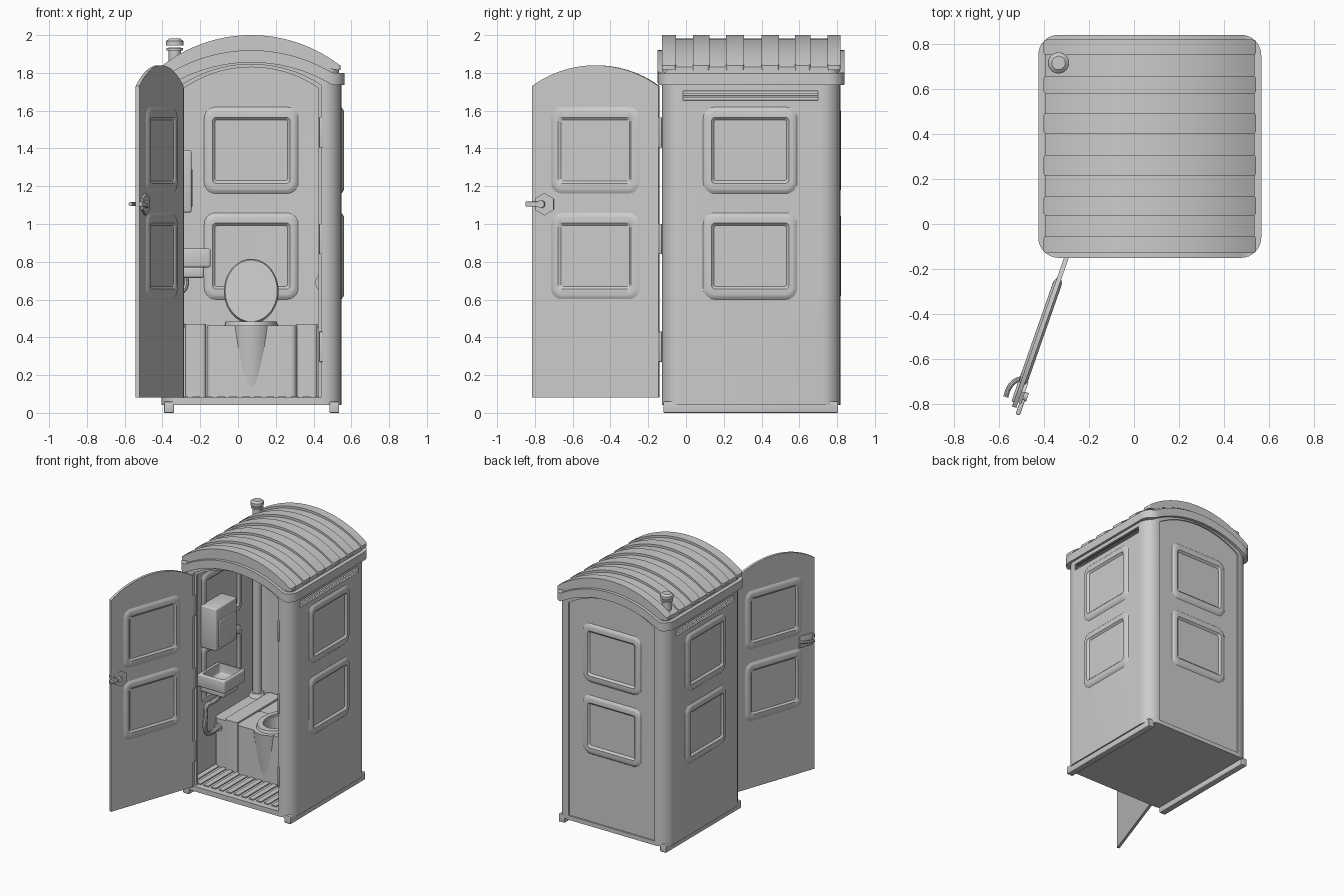
import bpy, bmesh, math
from mathutils import Matrix, Vector

if "Cube" in bpy.data.objects:
    bpy.data.objects.remove(bpy.data.objects["Cube"])

CX, CY = 0.07, 0.345          # centre of the cabin (the open door offsets it)


def finish(name, bm, mat=None):
    bmesh.ops.recalc_face_normals(bm, faces=bm.faces)
    me = bpy.data.meshes.new(name)
    bm.to_mesh(me)
    bm.free()
    ob = bpy.data.objects.new(name, me)
    bpy.context.collection.objects.link(ob)
    if mat:
        me.transform(mat)
    return ob


def arc(x, half, rise, c=CX):
    R = (half * half + rise * rise) / (2 * rise)
    d = min(abs(x - c), half)
    return math.sqrt(R * R - d * d) - (R - rise)


def slab(name, x0, x1, y0, y1, r, zb, zt, mat=None):
    """Rounded-corner block whose bottom and top heights may vary with x."""
    fb = zb if callable(zb) else lambda x: zb
    ft = zt if callable(zt) else lambda x: zt
    n = 24 if callable(zb) or callable(zt) else 1
    ends = [r * (1 - math.cos(i * math.pi / 16)) for i in range(8)] if r else []
    xs = [x0 + e for e in ends]
    xs += [x0 + r + (x1 - x0 - 2 * r) * i / n for i in range(n + 1)]
    xs += [x1 - e for e in reversed(ends)]
    bm = bmesh.new()
    rows = []
    for x in xs:
        d = max(0, min(x - x0, x1 - x))
        s = r - math.sqrt(max(0, r * r - (r - d) ** 2)) if d < r else 0
        rows.append([bm.verts.new(p) for p in ((x, y0 + s, fb(x)), (x, y1 - s, fb(x)),
                                               (x, y1 - s, ft(x)), (x, y0 + s, ft(x)))])
    for a, b in zip(rows, rows[1:]):
        for k in range(4):
            bm.faces.new((a[k], a[(k + 1) % 4], b[(k + 1) % 4], b[k]))
    bm.faces.new(rows[0])
    bm.faces.new(rows[-1])
    return finish(name, bm, mat)


def box(name, x0, x1, y0, y1, z0, z1, bevel=0, mat=None):
    bm = bmesh.new()
    M = Matrix.Translation(((x0 + x1) / 2, (y0 + y1) / 2, (z0 + z1) / 2)) @ \
        Matrix.Diagonal((x1 - x0, y1 - y0, z1 - z0, 1))
    bmesh.ops.create_cube(bm, size=1, matrix=M)
    if bevel:
        bmesh.ops.bevel(bm, geom=bm.edges[:], offset=bevel, segments=3, profile=0.5, affect='EDGES')
    return finish(name, bm, mat)


def cyl(name, loc, r1, r2, h, mat=Matrix(), sx=1, sy=1, seg=40):
    bm = bmesh.new()
    bmesh.ops.create_cone(bm, cap_ends=True, segments=seg, radius1=r1, radius2=r2, depth=h)
    return finish(name, bm, Matrix.Translation(loc) @ mat @ Matrix.Diagonal((sx, sy, 1, 1)))


def bake(ob):
    me = bpy.data.meshes.new_from_object(ob.evaluated_get(bpy.context.evaluated_depsgraph_get()))
    new = bpy.data.objects.new(ob.name, me)
    bpy.context.collection.objects.link(new)
    name = ob.name
    bpy.data.objects.remove(ob)
    new.name = name
    return new


def cut(ob, *cutters):
    for c in cutters:
        m = ob.modifiers.new("cut", 'BOOLEAN')
        m.operation, m.solver, m.object = 'DIFFERENCE', 'EXACT', c
    return bake(ob)


def tube(name, pts, r, mat=None):
    cu = bpy.data.curves.new(name, 'CURVE')
    cu.dimensions, cu.bevel_depth, cu.bevel_resolution, cu.use_fill_caps = '3D', r, 3, True
    sp = cu.splines.new('BEZIER')
    sp.bezier_points.add(len(pts) - 1)
    for b, p in zip(sp.bezier_points, pts):
        b.co = p
        b.handle_left_type = b.handle_right_type = 'AUTO'
    ob = bpy.data.objects.new(name, cu)
    bpy.context.collection.objects.link(ob)
    ob = bake(ob)
    if mat:
        ob.data.transform(mat)
    return ob


def emboss(name, mat, depth=0.014):
    """Moulded rounded picture-frame relief, facing local -y."""
    bm = bmesh.new()
    loops = []
    for w, h, r, y in ((.25, .23, .06, .001), (.235, .215, .05, -depth * .8), (.225, .205, .045, -depth),
                       (.205, .175, .02, -depth), (.19, .16, .01, .001)):
        lp = []
        for q, (sx, sz) in enumerate(((1, 1), (-1, 1), (-1, -1), (1, -1))):
            for i in range(6):
                a = (q + i / 5) * math.pi / 2
                lp.append(bm.verts.new((sx * (w - r) + r * math.cos(a), y, sz * (h - r) + r * math.sin(a))))
        loops.append(lp)
    for a, b in zip(loops, loops[1:]):
        for i in range(24):
            j = (i + 1) % 24
            bm.faces.new((a[i], a[j], b[j], b[i]))
    return finish(name, bm, mat)


def rim(x):
    return arc(x, 0.43, 0.12)


# Cabin shell with doorway, back recess and vent slots
shell = slab("cabin_shell", -.405, .547, -.128, .817, .1, .042, lambda x: 1.75 + rim(x))
opening = lambda x: 1.735 + arc(x, .37, .11)
cutters = [slab("cut_inside", -.38, .522, -.103, .792, .08, .08, 2.2),
           slab("cut_door", -.30, .44, -.3, 0, 0, .081, opening),
           slab("cut_back", -.30, .44, .807, .9, 0, .075, opening),
           box("cut_vent", -.6, .7, -.015, .70, 1.655, 1.705)]
shell = cut(shell, *cutters)
stop_cut = slab("cut_stop", -.285, .425, -.3, .2, 0, .07, lambda x: 1.72 + arc(x, .355, .11))
stop = cut(slab("door_stop", -.33, .47, -.105, -.085, 0, .08, lambda x: 1.74 + arc(x, .4, .115)), stop_cut)
for c in cutters + [stop_cut]:
    bpy.data.objects.remove(c)

# Vent louvres and frames on both sides
for side, x in (("left", -.395), ("right", .537)):
    s = 1 if x > 0 else -1
    for i in range(4):
        M = Matrix.Translation((x, .3425, 1.662 + i * .012)) @ Matrix.Rotation(s * math.radians(40), 4, 'Y')
        box(f"{side}_louvre_{i}", -.011, .011, -.358, .358, -.0015, .0015, mat=M)

# Relief panels, outside and inside each wall
for z, lv in ((1.39, "upper"), (.83, "lower")):
    for nm, p, a in (("right_outer", (.547, .34), 90), ("left_outer", (-.405, .34), -90),
                     ("back_outer", (CX, .807), 180), ("back_inner", (CX, .792), 0),
                     ("right_inner", (.522, .34), -90), ("left_inner", (-.38, .34), 90)):
        emboss(f"{nm}_{lv}_relief", Matrix.Translation((*p, z)) @ Matrix.Rotation(math.radians(a), 4, 'Z'))

# Skids and ribbed floor
for nm, x in (("left", -.365), ("right", .51)):
    box(f"{nm}_skid", x - .026, x + .026, -.12, .805, 0, .06, .005)
for i in range(14):
    x = -.35 + i * .065
    box(f"floor_rib_{i}", x - .02, x + .02, -.08, .3, .075, .088)

# Roof: lip, domed body and raised ribs
slab("roof_lip", -.425, .565, -.15, .84, .09, lambda x: 1.735 + rim(x), lambda x: 1.80 + rim(x))
slab("roof_body", -.395, .535, -.125, .815, .07, lambda x: 1.78 + rim(x), lambda x: 1.83 + arc(x, .465, .152))
ribs = [-.128, -.053, .036, .124, .213, .307, .4, .493, .578, .658, .75, .818]
for i in range(0, 12, 2):
    slab(f"roof_rib_{i // 2}", -.402, .542, ribs[i], ribs[i + 1], .015,
         lambda x: 1.815 + rim(x), lambda x: 1.838 + arc(x, .472, .162))

# Vent pipe with cap
cyl("vent_pipe", (-.335, .715, 1.19), .033, .033, 1.49)
cyl("vent_flange", (-.335, .715, .47), .06, .045, .03)
cyl("vent_collar", (-.335, .715, 1.925), .043, .043, .012)
cyl("vent_cap", (-.335, .715, 1.957), .047, .047, .022)
cyl("vent_cap_top", (-.335, .715, 1.974), .047, .03, .014)

# Open door with reliefs, latch and handle
D = Matrix.Translation((-.305, -.14, 0)) @ Matrix.Rotation(math.radians(-109.3), 4, 'Z')
slab("door", 0, .71, -.002, .018, 0, .082, lambda x: 1.73 + arc(x, .355, .11, .355), D)
for z, lv in ((1.39, "upper"), (.83, "lower")):
    emboss(f"door_outer_{lv}_relief", D @ Matrix.Translation((.355, -.002, z)), .01)
    emboss(f"door_inner_{lv}_relief", D @ Matrix.Translation((.355, .018, z)) @ Matrix.Rotation(math.pi, 4, 'Z'), .01)
cyl("latch_plate", D @ Vector((.635, .024, 1.105)), .06, .055, .016,
    D.to_3x3().to_4x4() @ Matrix.Rotation(math.pi / 2, 4, 'X'), seg=6)
cyl("latch_knob", D @ Vector((.65, .035, 1.105)), .02, .02, .03,
    D.to_3x3().to_4x4() @ Matrix.Rotation(math.pi / 2, 4, 'X'))
box("latch_bolt", .65, .737, .024, .044, 1.092, 1.118, .004, D)
box("handle_plate", .575, .69, -.012, 0, 1.06, 1.15, .004, D)
tube("door_handle", [(.58, -.005, 1.105), (.605, -.03, 1.105), (.64, -.042, 1.105), (.68, -.042, 1.105)], .011, D)

# Hinges and strike plates on the jambs
for i, z in enumerate((.35, .92, 1.485)):
    box(f"hinge_{i}", -.305, -.288, -.145, -.105, z - .08, z + .08, .003)
    box(f"strike_{i}", .43, .448, -.132, -.09, z - .08, z + .08, .003)

# Holding tank, pedestal and bowl
hole = cyl("cut_bowl", (CX, .41, .4), .06, .115, .3, sy=1.35)
parts = [slab("tank", -.378, .52, .24, .79, .04, .08, .455),
         slab("pedestal", -.165, .31, .215, .5, .03, .08, .462),
         cyl("bowl_front", (CX, .41, .27), .13, .16, .386, sy=1.45)]
for p in parts:
    cut(p, hole)
bpy.data.objects.remove(hole)
for nm, x in (("left", -.225), ("right", .365)):
    slab(f"{nm}_tank_shoulder", x - .055, x + .055, .23, .78, .02, .08, .47)

# Seat ring, raised lid and hinge
hole = cyl("cut_seat", (CX, .41, .47), .1, .1, .2, sy=1.4)
cut(cyl("seat", (CX, .41, .472), .142, .136, .022, sy=1.4), hole)
bpy.data.objects.remove(hole)
lean = Matrix.Rotation(math.radians(84), 4, 'X')
cyl("seat_lid", (CX, .64, .645), .145, .138, .02, lean, sy=1.19)
box("seat_hinge", -.04, .18, .60, .65, .45, .48, .006)

# Wash basin, drain pipe, towel dispenser and paper roll on the walls
basin_cut = box("cut_basin", -.35, -.165, .06, .28, .79, 1, .015)
cut(box("basin", -.38, -.145, .04, .30, .77, .87, .012), basin_cut)
bpy.data.objects.remove(basin_cut)
box("basin_underside", -.38, -.18, .08, .26, .715, .775, .012)
tube("drain_pipe", [(-.28, .17, .73), (-.28, .17, .67), (-.31, .15, .635), (-.335, .09, .61), (-.335, .08, .55),
                    (-.335, .08, .42), (-.335, .11, .39), (-.335, .26, .39)], .017)
cyl("drain_flange", (-.335, .235, .39), .03, .03, .02, Matrix.Rotation(math.pi / 2, 4, 'X'))
box("towel_dispenser", -.38, -.245, .08, .34, 1.06, 1.39, .012)
box("towel_dispenser_cover", -.26, -.24, .11, .31, 1.09, 1.29, .006)
cyl("paper_roll", (.465, .36, .69), .055, .055, .12, Matrix.Rotation(math.pi / 2, 4, 'X'))
box("paper_holder", .46, .522, .29, .43, .68, .70, .004)

# Smooth the curved parts while keeping edges sharp
bpy.ops.object.select_all(action='DESELECT')
for ob in bpy.context.scene.objects:
    ob.select_set(True)
    bpy.context.view_layer.objects.active = ob
bpy.ops.object.shade_smooth_by_angle(angle=math.radians(35))
